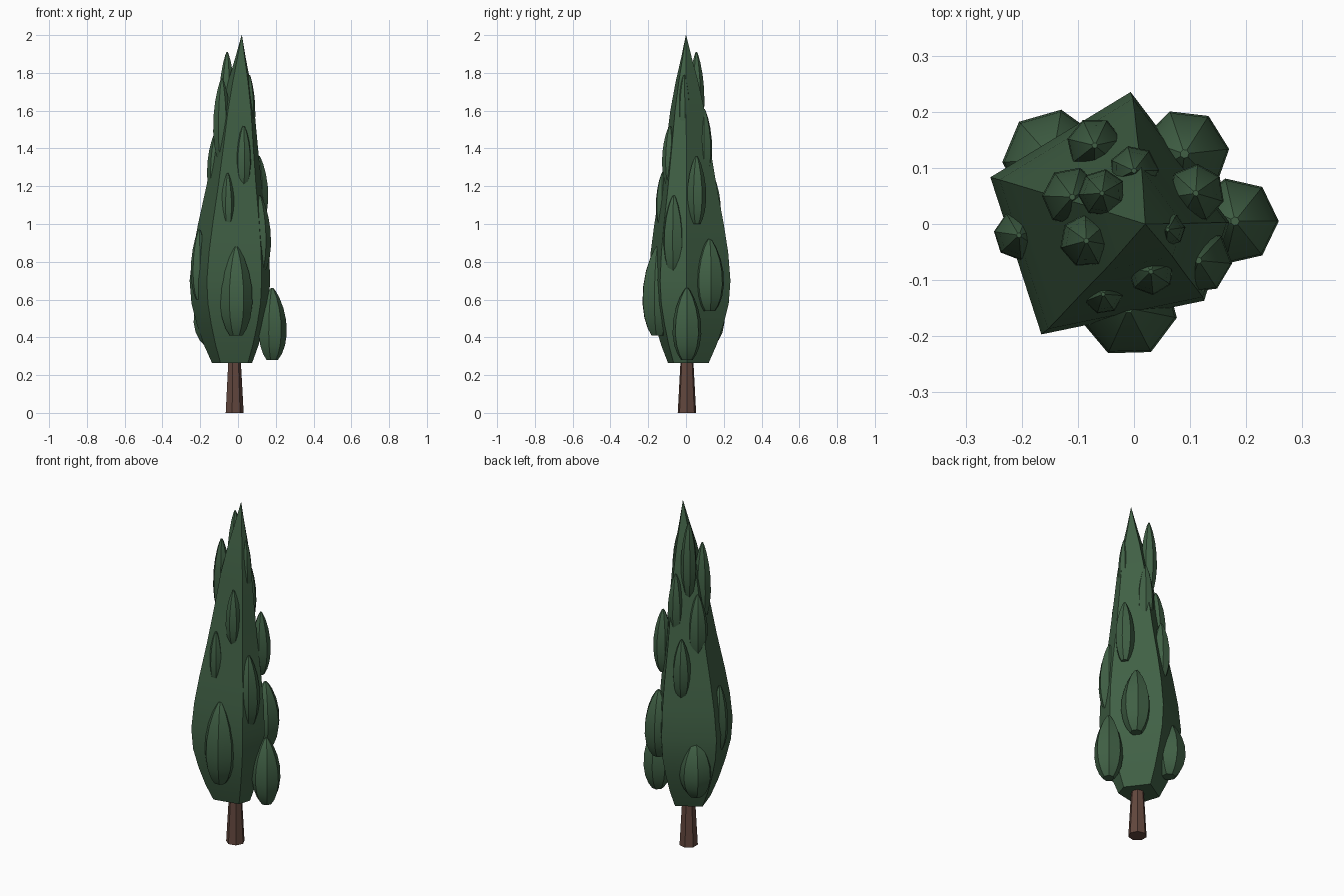
import bpy, bmesh, math
from mathutils import Vector

if "Cube" in bpy.data.objects:
    bpy.data.objects.remove(bpy.data.objects["Cube"], do_unlink=True)


def material(name, rgb):
    m = bpy.data.materials.new(name)
    m.use_nodes = True
    m.diffuse_color = (*rgb, 1)
    bsdf = m.node_tree.nodes["Principled BSDF"]
    bsdf.inputs["Base Color"].default_value = (*rgb, 1)
    bsdf.inputs["Roughness"].default_value = 0.9
    return m


leaf = material("cypress green", (0.052, 0.118, 0.060))
bark = material("bark brown", (0.125, 0.064, 0.048))


def loft(name, rings, mat, angle):
    """Skin a stack of equal-sided rings and cap both ends."""
    bm = bmesh.new()
    loops = [[bm.verts.new(p) for p in ring] for ring in rings]
    n = len(loops[0])
    for a, b in zip(loops, loops[1:]):
        for i in range(n):
            j = (i + 1) % n
            bm.faces.new((a[i], a[j], b[j], b[i]))
    bm.faces.new(loops[0][::-1])
    bm.faces.new(loops[-1])
    mesh = bpy.data.meshes.new(name)
    bm.to_mesh(mesh)
    bm.free()
    mesh.materials.append(mat)
    obj = bpy.data.objects.new(name, mesh)
    bpy.context.collection.objects.link(obj)
    bpy.ops.object.select_all(action="DESELECT")
    obj.select_set(True)
    bpy.context.view_layer.objects.active = obj
    bpy.ops.object.shade_smooth_by_angle(angle=math.radians(angle))
    return obj


def circle(x, y, z, r, sides, turn=0.0):
    return [Vector((x + r * math.cos(turn + math.tau * i / sides),
                    y + r * math.sin(turn + math.tau * i / sides), z))
            for i in range(sides)]


# Tapered trunk
loft("trunk", [circle(-0.02, 0.005, 0, 0.05, 7),
               circle(-0.02, 0.005, 0.4, 0.028, 7)], bark, 30)

# Main crown: uneven five-sided section, swelling low and leaning to its tip
section = [(0.19, 0.0), (0.014, 0.232), (-0.236, 0.08),
           (-0.145, -0.2), (0.145, -0.14)]
profile = [(0.265, 0.5), (0.36, 0.68), (0.47, 0.84), (0.58, 0.96), (0.7, 1.0),
           (0.85, 0.95), (1.0, 0.85), (1.2, 0.69), (1.4, 0.55), (1.6, 0.42),
           (1.75, 0.28), (1.88, 0.13), (2.0, 0.004)]
rings = []
for z, s in profile:
    cx = -0.02 + 0.04 * max(0, (z - 0.7) / 1.3)
    rings.append([Vector((cx + s * x, 0.005 * (2 - z) / 2 + s * y, z))
                  for x, y in section])
loft("crown", rings, leaf, 30)

# Leaf tufts: pointed eggs half sunk in the crown (x, y, radius, bottom, top)
tufts = [
    (0.18, 0.005, 0.078, 0.28, 0.66), (-0.01, -0.15, 0.088, 0.41, 0.88),
    (-0.145, 0.115, 0.09, 0.36, 0.69), (-0.205, -0.02, 0.045, 0.6, 0.97),
    (0.09, 0.125, 0.08, 0.54, 0.92), (0.115, -0.065, 0.06, 0.74, 1.15),
    (0.11, 0.055, 0.052, 1.0, 1.36), (-0.11, 0.048, 0.054, 1.12, 1.5),
    (-0.07, 0.14, 0.05, 0.92, 1.26), (0.0, 0.095, 0.045, 1.24, 1.61),
    (-0.085, -0.03, 0.048, 1.33, 1.77), (-0.057, 0.055, 0.043, 1.48, 1.91),
    (0.03, -0.085, 0.042, 1.2, 1.52), (0.06, -0.01, 0.032, 1.45, 1.79),
    (-0.055, -0.125, 0.036, 0.97, 1.27),
]
egg = [(0, 0.4), (0.08, 0.66), (0.2, 0.88), (0.36, 1), (0.55, 0.96),
       (0.72, 0.78), (0.87, 0.5), (0.96, 0.25), (1, 0.1)]
for k, (x, y, r, low, high) in enumerate(tufts):
    loft(f"leaf_tuft_{k + 1}",
         [circle(x, y, low + t * (high - low), r * s, 7, k * 0.7)
          for t, s in egg], leaf, 35)
